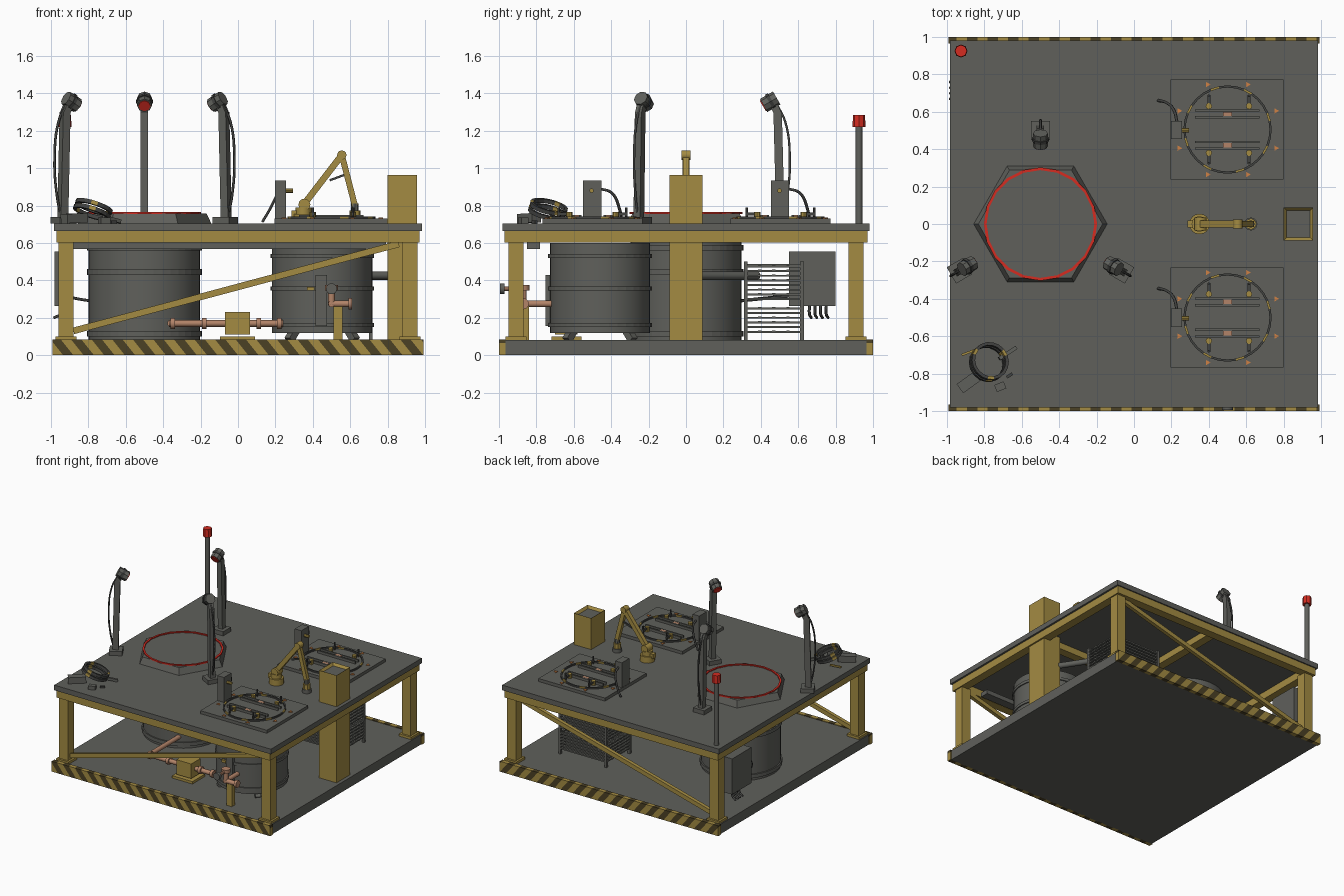
import bpy, bmesh, math
from mathutils import Vector, Matrix

if "Cube" in bpy.data.objects:
    bpy.data.objects.remove(bpy.data.objects["Cube"])


def material(name, r, g, b):
    m = bpy.data.materials.new(name)
    m.diffuse_color = (r, g, b, 1)
    m.use_nodes = True
    m.node_tree.nodes["Principled BSDF"].inputs["Base Color"].default_value = m.diffuse_color
    return m


GREY = material("dark grey steel", 0.115, 0.117, 0.105)
BLACK = material("charcoal rubber", 0.055, 0.056, 0.053)
YELLOW = material("ochre yellow paint", 0.37, 0.26, 0.055)
STRIPE = material("stripe brown", 0.07, 0.052, 0.018)
COPPER = material("copper pipe", 0.45, 0.23, 0.14)
RED = material("warning red", 0.66, 0.025, 0.015)
ORANGE = material("orange marker", 0.62, 0.22, 0.06)


def finish(name, bm, mats):
    bmesh.ops.recalc_face_normals(bm, faces=bm.faces)
    me = bpy.data.meshes.new(name)
    bm.to_mesh(me)
    bm.free()
    for m in mats:
        me.materials.append(m)
    ob = bpy.data.objects.new(name, me)
    bpy.context.collection.objects.link(ob)
    return ob


def box_mesh(lo, hi):
    lo, hi = Vector(lo), Vector(hi)
    bm = bmesh.new()
    bmesh.ops.create_cube(bm, size=1)
    for v in bm.verts:
        v.co = Vector(v.co[i] * (hi[i] - lo[i]) + (lo[i] + hi[i]) / 2 for i in range(3))
    return bm


def box(name, lo, hi, mat):
    return finish(name, box_mesh(lo, hi), [mat])


def bar(name, a, b, w, h, mat):
    """Rectangular beam from a to b; w is its sideways width, h its height."""
    a, b = Vector(a), Vector(b)
    d = (b - a).normalized()
    side = d.cross(Vector((0, 0, 1)))
    side = side.normalized() if side.length > 1e-4 else Vector((1, 0, 0))
    up = side.cross(d)
    rot = Matrix((d, side, up)).transposed().to_4x4()
    bm = box_mesh((-(b - a).length / 2, -w / 2, -h / 2), ((b - a).length / 2, w / 2, h / 2))
    bm.transform(Matrix.Translation((a + b) / 2) @ rot)
    return finish(name, bm, [mat])


def cyl(name, a, b, r, mat, n=16, r1=None):
    a, b = Vector(a), Vector(b)
    r1 = r if r1 is None else r1
    q = Vector((0, 0, 1)).rotation_difference((b - a).normalized())
    bm = bmesh.new()
    loops = []
    for c, rad in ((a, r), (b, r1)):
        loops.append([bm.verts.new(c + q @ Vector((rad * math.cos(2 * math.pi * i / n),
                                                   rad * math.sin(2 * math.pi * i / n), 0))) for i in range(n)])
    for i in range(n):
        f = bm.faces.new((loops[0][i], loops[0][(i + 1) % n], loops[1][(i + 1) % n], loops[1][i]))
        f.smooth = n > 8
    for lp in loops:
        for e in bm.faces.new(lp).edges:
            e.smooth = False
    return finish(name, bm, [mat])


def ring(name, c, normal, r_out, r_in, h, n, mats, pick=lambda i: 0):
    """Square-section ring whose segments are coloured by pick(i)."""
    q = Vector((0, 0, 1)).rotation_difference(Vector(normal).normalized())
    bm = bmesh.new()
    prof = ((r_out, 0), (r_out, h), (r_in, h), (r_in, 0))
    vs = [[bm.verts.new(Vector(c) + q @ Vector((r * math.cos(2 * math.pi * i / n), r * math.sin(2 * math.pi * i / n), z)))
           for r, z in prof] for i in range(n)]
    for i in range(n):
        for k in range(4):
            f = bm.faces.new((vs[i][k], vs[(i + 1) % n][k], vs[(i + 1) % n][(k + 1) % 4], vs[i][(k + 1) % 4]))
            f.material_index = pick(i)
    return finish(name, bm, mats)


def hose(name, pts, r, mat):
    cu = bpy.data.curves.new(name, 'CURVE')
    cu.dimensions, cu.bevel_depth, cu.bevel_resolution, cu.resolution_u = '3D', r, 1, 6
    sp = cu.splines.new('BEZIER')
    sp.bezier_points.add(len(pts) - 1)
    for p, co in zip(sp.bezier_points, pts):
        p.co, p.handle_left_type, p.handle_right_type = co, 'AUTO', 'AUTO'
    cu.materials.append(mat)
    tmp = bpy.data.objects.new(name + "_path", cu)
    me = bpy.data.meshes.new_from_object(tmp)
    bpy.data.objects.remove(tmp)
    bpy.context.collection.objects.link(bpy.data.objects.new(name, me))


# Base slab with hazard striped front and back edges
box("base_slab", (-0.985, -0.97, 0), (0.985, 0.97, 0.08), GREY)
for s, side in ((-1, "front"), (1, "back")):
    bm = box_mesh((-0.993, min(s, s * 0.965), 0), (0.993, max(s, s * 0.965), 0.085))
    step = 0.055
    for k in range(-19, 21):
        bmesh.ops.bisect_plane(bm, geom=bm.verts[:] + bm.edges[:] + bm.faces[:],
                               plane_co=(k * step, 0, 0), plane_no=(1, 0, 0.8))
    for f in bm.faces:
        c = f.calc_center_median()
        f.material_index = math.floor((c.x + 0.8 * c.z) / step) % 2
    finish(side + "_hazard_edge", bm, [YELLOW, STRIPE])

# Deck, perimeter beams, posts and braces
box("deck", (-0.985, -0.98, 0.663), (0.985, 0.98, 0.705), GREY)
for s in (-1, 1):
    box("long_beam", (-0.97, s * 0.935 - 0.035, 0.603), (0.97, s * 0.935 + 0.035, 0.663), YELLOW)
    box("side_beam", (s * 0.935 - 0.035, -0.9, 0.603), (s * 0.935 + 0.035, 0.9, 0.663), YELLOW)
    bar("diagonal_brace", (-0.88, s * 0.91, 0.13), (0.86, s * 0.91, 0.595), 0.03, 0.035, YELLOW)
    for t in (-1, 1):
        box("corner_post", (s * 0.92 - 0.04, t * 0.91 - 0.04, 0.08), (s * 0.92 + 0.04, t * 0.91 + 0.04, 0.61), YELLOW)
        box("post_foot", (s * 0.92 - 0.056, t * 0.91 - 0.056, 0.08), (s * 0.92 + 0.056, t * 0.91 + 0.056, 0.1), YELLOW)
box("cross_beam", (-0.035, -0.9, 0.61), (0.035, 0.9, 0.663), YELLOW)
box("middle_beam", (-0.9, -0.035, 0.61), (0.9, 0.035, 0.663), YELLOW)
box("cable_tray", (-0.88, -0.85, 0.567), (0.79, -0.78, 0.603), GREY)

# Hollow duct column
bm = box_mesh((0.8, -0.088, 0.08), (0.957, 0.088, 0.963))
bm.faces.ensure_lookup_table()
top = max(bm.faces, key=lambda f: f.calc_center_median().z)
bmesh.ops.inset_individual(bm, faces=[top], thickness=0.022)
bmesh.ops.translate(bm, verts=top.verts[:], vec=(0, 0, -0.02))
top.material_index = 1
finish("duct_column", bm, [YELLOW, GREY])
cyl("duct_pipe", (0.85, 0.0, 0.425), (0.6, 0.385, 0.425), 0.022, GREY)

# Large tank below its hexagonal hatch
cyl("large_tank", (-0.5, 0, 0.08), (-0.5, 0, 0.665), 0.298, GREY, 40)
for z in (0.1, 0.43, 0.56):
    ring("large_tank_band", (-0.5, 0, z), (0, 0, 1), 0.308, 0.29, 0.03, 40, [GREY])
cyl("hexagon_hatch", (-0.5, 0, 0.705), (-0.5, 0, 0.757), 0.357, GREY, 6, 0.332)
ring("red_hatch_ring", (-0.5, 0, 0.755), (0, 0, 1), 0.303, 0.288, 0.01, 20, [RED])

# Small tank on stub legs
cyl("small_tank", (0.45, -0.46, 0.12), (0.45, -0.46, 0.6), 0.268, GREY, 36)
for z in (0.15, 0.345, 0.52):
    ring("small_tank_band", (0.45, -0.46, z), (0, 0, 1), 0.277, 0.26, 0.022, 36, [GREY])
for k in range(4):
    a = math.radians(45 + 90 * k)
    c, s = math.cos(a), math.sin(a)
    bar("tank_leg", (0.45 + 0.25 * c, -0.46 + 0.25 * s, 0.08), (0.45 + 0.2 * c, -0.46 + 0.2 * s, 0.14), 0.04, 0.04, GREY)
box("level_gauge", (0.415, -0.75, 0.155), (0.475, -0.715, 0.43), GREY)
box("gauge_tag", (0.37, -0.745, 0.345), (0.41, -0.72, 0.365), YELLOW)

# Cooling rack of stacked bars
for x in (0.29, 0.71):
    for y in (0.32, 0.62):
        box("rack_post", (x - 0.01, y - 0.01, 0.08), (x + 0.01, y + 0.01, 0.5), GREY)
for k in range(15):
    z = 0.12 + 0.025 * k
    if k == 6:
        continue
    for y in (0.32, 0.395, 0.47, 0.545, 0.62):
        box("rack_bar", (0.28, y - 0.009, z), (0.72, y + 0.009, z + 0.012), GREY)
    for x in (0.29, 0.71):
        box("rack_rail", (x - 0.007, 0.32, z), (x + 0.007, 0.62, z + 0.01), GREY)
box("rack_top", (0.29, 0.33, 0.475), (0.71, 0.61, 0.488), GREY)

# Copper pipework with pump
py = -0.64
for a, b in (((-0.36, -0.24, 0.17), (-0.36, py, 0.17)), ((-0.37, py, 0.17), (0.24, py, 0.17)),
             ((0.5, -0.68, 0.275), (0.5, -0.885, 0.275)), ((0.5, -0.87, 0.265), (0.5, -0.87, 0.37)),
             ((0.49, -0.87, 0.275), (0.6, -0.87, 0.275))):
    cyl("copper_pipe", a, b, 0.018, COPPER, 12)
for x in (-0.35, -0.18, 0.11, 0.22):
    cyl("pipe_flange", (x - 0.012, py, 0.17), (x + 0.012, py, 0.17), 0.03, COPPER, 12)
cyl("outlet_flange", (0.5, -0.87, 0.345), (0.5, -0.87, 0.375), 0.034, COPPER, 12)
cyl("elbow_flange", (0.59, -0.87, 0.275), (0.61, -0.87, 0.275), 0.03, COPPER, 12)
cyl("valve_wheel", (0.5, -0.995, 0.355), (0.5, -0.97, 0.355), 0.03, GREY, 10)
cyl("valve_stem", (0.5, -0.98, 0.355), (0.5, -0.87, 0.355), 0.012, COPPER, 8)
box("pump_body", (-0.07, py - 0.06, 0.11), (0.065, py + 0.06, 0.23), YELLOW)
box("pump_base", (-0.095, py - 0.08, 0.08), (0.09, py + 0.08, 0.1), YELLOW)
box("pipe_support", (0.51, -0.88, 0.08), (0.56, -0.84, 0.262), YELLOW)

# Electrical box with cables
box("electrical_box", (-0.98, 0.55, 0.262), (-0.9, 0.8, 0.555), GREY)
for k in range(4):
    y = 0.66 + 0.03 * k
    hose("box_cable", ((-0.94, y, 0.27), (-0.95, y, 0.22), (-0.985, y + 0.01, 0.2)), 0.008, BLACK)
for y in (0.56, 0.6):
    hose("tank_cable", ((-0.93, y, 0.32), (-0.85, y - 0.2, 0.3), (-0.7, 0.2, 0.28)), 0.008, BLACK)

# Beacon pole
cyl("beacon_pole", (-0.925, 0.925, 0.705), (-0.925, 0.925, 1.23), 0.018, GREY, 12)
cyl("beacon_lamp", (-0.925, 0.925, 1.22), (-0.925, 0.925, 1.285), 0.035, RED, 8, 0.032)

# Three scanner posts leaning towards the hatch
for deg in (90, 210, 330):
    a = math.radians(deg)

    def at(r, z, side=0.0):
        return (-0.5 + r * math.cos(a) - side * math.sin(a), r * math.sin(a) + side * math.cos(a), z)

    bar("scanner_foot", at(0.45, 0.722), at(0.55, 0.722), 0.1, 0.035, GREY)
    bar("scanner_post", at(0.505, 0.71), at(0.49, 1.3), 0.04, 0.045, GREY)
    bar("scanner_neck", at(0.492, 1.29), at(0.455, 1.37), 0.04, 0.04, GREY)
    cyl("scanner_head", at(0.485, 1.375), at(0.415, 1.335), 0.04, GREY, 8)
    cyl("scanner_collar", at(0.46, 1.361), at(0.445, 1.352), 0.046, BLACK, 8)
    cyl("scanner_lens", at(0.416, 1.3355), at(0.411, 1.3325), 0.032, RED, 8)
    hose("scanner_cable", (at(0.48, 1.35), at(0.53, 1.25), at(0.555, 1.05), at(0.54, 0.85), at(0.515, 0.74)), 0.007, BLACK)

# Two service hatches with rails, clamps, markers and control panels
for cy in (-0.5, 0.505):
    box("hatch_plate", (0.195, cy - 0.268, 0.705), (0.8, cy + 0.268, 0.73), GREY)
    ring("hatch_ring", (0.5, cy, 0.728), (0, 0, 1), 0.236, 0.224, 0.014, 32, [BLACK, YELLOW], lambda i: int(i % 4 == 1))
    for k in range(8):
        a = math.radians(22.5 + 45 * k)
        c, s = math.cos(a), math.sin(a)
        cyl("orange_marker", (0.5 + 0.28 * c, cy + 0.28 * s * 0.93, 0.729), (0.5 + 0.28 * c, cy + 0.28 * s * 0.93, 0.736), 0.017, ORANGE, 3)
    for s in (-1, 1):
        for d in (0.066, 0.102):
            box("hatch_rail", (0.325, cy + s * d - 0.006, 0.73), (0.67, cy + s * d + 0.006, 0.75), GREY)
        box("rail_block", (0.475, cy + s * 0.084 - 0.011, 0.73), (0.525, cy + s * 0.084 + 0.011, 0.75), COPPER)
        for x in (0.4, 0.615):
            cyl("clamp_knob", (x, cy + s * 0.125, 0.73), (x, cy + s * 0.125, 0.765), 0.017, YELLOW, 8)
            bar("clamp_arm", (x, cy + s * 0.13, 0.755), (x, cy + s * 0.185, 0.755), 0.016, 0.016, BLACK)
            cyl("clamp_pin", (x, cy + s * 0.18, 0.73), (x, cy + s * 0.18, 0.79), 0.007, BLACK, 6)
    box("control_panel", (0.197, cy - 0.05, 0.73), (0.257, cy + 0.047, 0.935), GREY)
    cyl("panel_knob", (0.257, cy - 0.005, 0.88), (0.295, cy - 0.005, 0.88), 0.012, YELLOW, 8)
    hose("panel_cable", ((0.23, cy + 0.04, 0.89), (0.215, cy + 0.1, 0.87), (0.17, cy + 0.145, 0.78), (0.13, cy + 0.155, 0.712)), 0.008, BLACK)

# Robot arm
cyl("arm_turntable", (0.35, 0, 0.705), (0.35, 0, 0.755), 0.055, YELLOW, 16)
cyl("arm_base", (0.35, 0, 0.75), (0.35, 0, 0.79), 0.042, YELLOW, 12)
cyl("shoulder_joint", (0.355, -0.035, 0.805), (0.355, 0.035, 0.805), 0.032, YELLOW, 12)
box("arm_motor", (0.285, -0.02, 0.74), (0.34, 0.02, 0.775), YELLOW)
bar("upper_arm", (0.355, 0, 0.81), (0.555, 0, 1.07), 0.035, 0.035, YELLOW)
cyl("elbow_joint", (0.555, -0.025, 1.07), (0.555, 0.025, 1.07), 0.025, YELLOW, 12)
bar("forearm", (0.555, 0, 1.07), (0.625, 0, 0.8), 0.03, 0.032, YELLOW)
bar("arm_piston", (0.49, 0, 0.935), (0.585, 0, 0.97), 0.012, 0.012, BLACK)
cyl("wrist_joint", (0.625, 0, 0.77), (0.625, 0, 0.81), 0.02, GREY, 8)
cyl("arm_tool", (0.625, 0, 0.735), (0.625, 0, 0.775), 0.03, YELLOW, 8)
cyl("tool_rest", (0.625, 0, 0.705), (0.625, 0, 0.735), 0.035, GREY, 12)

# Leaning hose reel with loose tools beside it
for k in range(2):
    ring("hose_reel", (-0.785 + 0.011 * k, -0.745 + 0.009 * k, 0.755 + 0.028 * k), (0.3, 0.22, 0.93), 0.103, 0.086, 0.022, 18,
         [BLACK, YELLOW], lambda i: int(i % 6 == 1))
bar("reel_stand", (-0.93, -0.88, 0.73), (-0.82, -0.8, 0.735), 0.06, 0.05, GREY)
bar("reel_prop", (-0.72, -0.72, 0.74), (-0.63, -0.66, 0.715), 0.02, 0.02, GREY)
bar("reel_handle", (-0.92, -0.7, 0.72), (-0.84, -0.67, 0.73), 0.012, 0.012, YELLOW)
bar("tool_case", (-0.74, -0.88, 0.72), (-0.69, -0.86, 0.72), 0.04, 0.03, GREY)
bar("loose_tool", (-0.68, -0.82, 0.712), (-0.65, -0.8, 0.712), 0.015, 0.014, BLACK)
